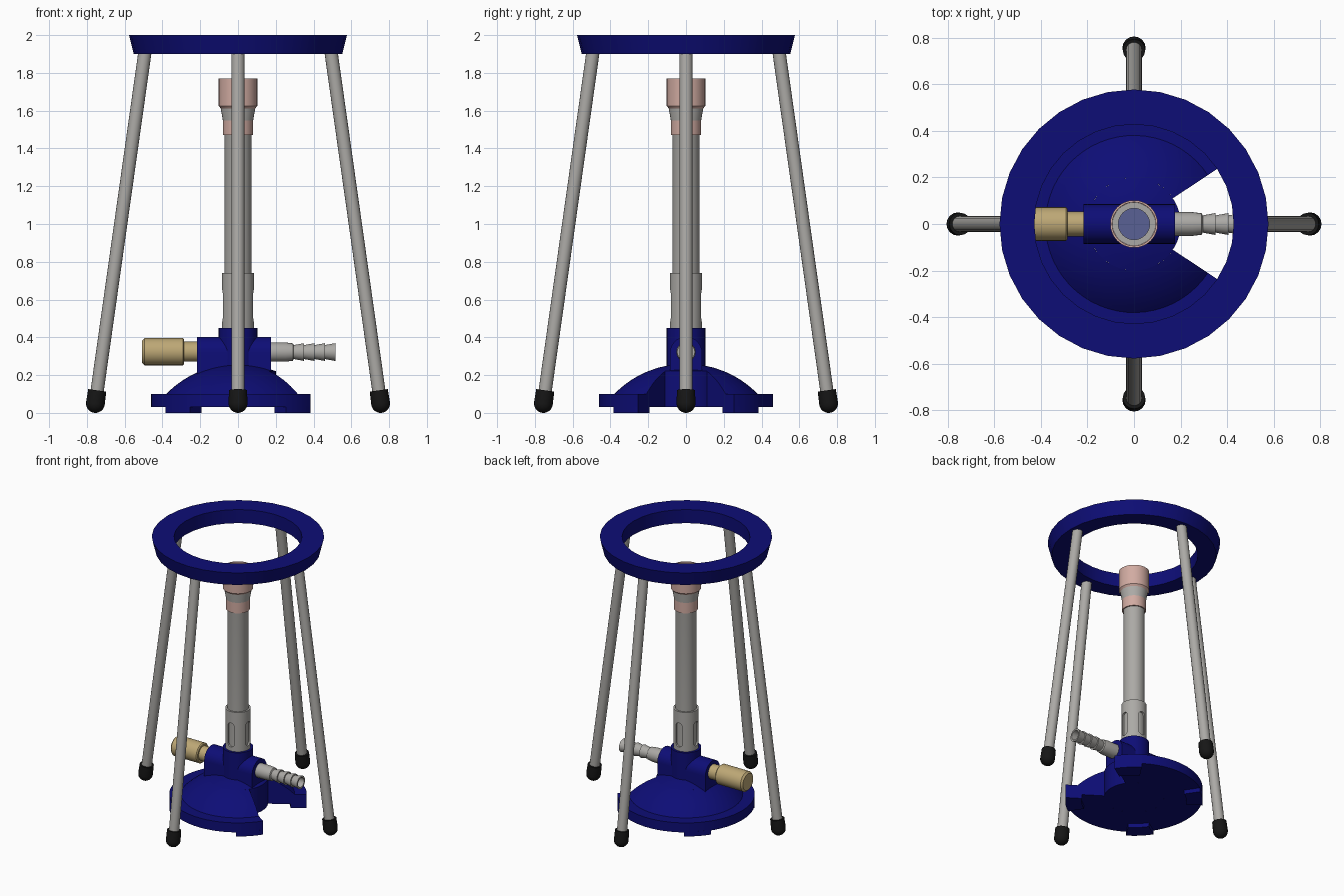
import bpy, bmesh
from math import sin, cos, pi, radians, sqrt
from mathutils import Vector, Matrix

if "Cube" in bpy.data.objects:
    bpy.data.objects.remove(bpy.data.objects["Cube"])


def material(name, rgb):
    m = bpy.data.materials.new(name)
    m.diffuse_color = (*rgb, 1)
    m.use_nodes = True
    m.node_tree.nodes["Principled BSDF"].inputs["Base Color"].default_value = m.diffuse_color
    return m


BLUE = material("navy_blue", (0.004, 0.004, 0.18))
STEEL = material("steel_grey", (0.41, 0.40, 0.38))
COPPER = material("pale_copper", (0.64, 0.41, 0.36))
BRASS = material("brass", (0.51, 0.39, 0.18))
RUBBER = material("black_rubber", (0.008, 0.008, 0.008))
MESH = material("slate_screen", (0.10, 0.12, 0.30))


def finish(name, bm, mat):
    bmesh.ops.remove_doubles(bm, verts=bm.verts, dist=1e-5)
    bmesh.ops.recalc_face_normals(bm, faces=bm.faces)
    me = bpy.data.meshes.new(name)
    bm.to_mesh(me)
    bm.free()
    me.materials.append(mat)
    ob = bpy.data.objects.new(name, me)
    bpy.context.collection.objects.link(ob)
    smooth(ob)
    return ob


def smooth(ob):
    bpy.ops.object.select_all(action='DESELECT')
    ob.select_set(True)
    bpy.context.view_layer.objects.active = ob
    bpy.ops.object.shade_smooth_by_angle(angle=radians(30))


def lathe(name, prof, mat, n=32, origin=(0, 0, 0), axis=(0, 0, 1), a0=0, a1=360, closed=False):
    """Spin (radius, height) points round an axis; partial spins get end caps."""
    bm = bmesh.new()
    rot = Vector((0, 0, 1)).rotation_difference(Vector(axis).normalized()).to_matrix()
    full = a1 - a0 >= 360
    rings = []
    for i in range(n if full else n + 1):
        a = radians(a0 + (a1 - a0) * i / n)
        rings.append([bm.verts.new(rot @ Vector((r * cos(a), r * sin(a), h)) + Vector(origin))
                      for r, h in prof])
    k = len(prof)
    for i in range(n):
        p, q = rings[i], rings[(i + 1) % len(rings)]
        for j in range(k if closed else k - 1):
            m = (j + 1) % k
            if prof[j][0] < 1e-6 and prof[m][0] < 1e-6:
                continue
            bm.faces.new((p[j], q[j], q[m], p[m]))
    if not full:
        bm.faces.new(rings[0])
        bm.faces.new(rings[-1])
    return finish(name, bm, mat)


def prism(name, pts, x0, x1, mat, turn=0):
    """Extrude a (y, z) outline along x."""
    bm = bmesh.new()
    f = bm.faces.new([bm.verts.new((x0, y, z)) for y, z in pts])
    out = bmesh.ops.extrude_face_region(bm, geom=[f])
    bmesh.ops.translate(bm, vec=(x1 - x0, 0, 0),
                        verts=[v for v in out['geom'] if isinstance(v, bmesh.types.BMVert)])
    bm.transform(Matrix.Rotation(turn, 4, 'Z'))
    return finish(name, bm, mat)


def arc(cy, cz, r, a0, a1, n=12):
    return [(cy + r * cos(radians(a0 + (a1 - a0) * i / n)),
             cz + r * sin(radians(a0 + (a1 - a0) * i / n))) for i in range(n + 1)]


# Tripod ring
lathe("tripod_ring", [(0.552, 1.9), (0.577, 2.0), (0.428, 2.0), (0.428, 1.9)], BLUE, 32, closed=True)

# Tripod legs with rubber feet
for label, dx, dy in (("right", 1, 0), ("back", 0, 1), ("left", -1, 0), ("front", 0, -1)):
    low = Vector((0.755 * dx, 0.755 * dy, 0.05))
    top = Vector((0.492 * dx, 0.492 * dy, 1.915))
    d = top - low
    lathe(label + "_leg", [(0, 0), (0.035, 0), (0.035, d.length), (0, d.length)], STEEL, 16, low, d)
    foot = arc(0, 0, 0.05, -90, 0, 6) + [(0.048, 0.07), (0, 0.07)]
    lathe(label + "_foot", foot, RUBBER, 16, low, d)


# Burner base: dome with a wedge left open on the right
def dome(r):
    return r, -0.271 + sqrt(0.531 ** 2 - r * r)


CUT = 33.5
outer = [dome(0.2 + 0.18 * i / 8) for i in range(9)]
lathe("base_dome", [(0.2, 0.03)] + outer + [(0.46, 0.1), (0.46, 0.03)], BLUE, 48,
      a0=CUT, a1=360 - CUT, closed=True)
lathe("base_core", [(0, 0.03), (0.2, 0.03)] + [dome(0.2 - 0.05 * i) for i in range(4)] + [(0, 0.26)], BLUE, 48)
for i in range(4):
    lathe("base_pad_%d" % (i + 1), [(0.35, 0), (0.46, 0), (0.46, 0.035), (0.35, 0.035)], BLUE, 8,
          a0=CUT + 90 * i, a1=90 - CUT + 90 * i, closed=True)

# Valve body: arched cross block and upright boss
prism("valve_block", [(0.085, 0.12)] + arc(0, 0.318, 0.085, 0, 180, 16) + [(-0.085, 0.12)], -0.217, 0.175, BLUE)
lathe("valve_boss", [(0, 0.15), (0.102, 0.15), (0.102, 0.45), (0, 0.45)], BLUE, 32)

# Air collar with four slots
collar = lathe("air_collar", [(0.0725, 0.44), (0.085, 0.44), (0.085, 0.74), (0.0725, 0.74)], STEEL, 32, closed=True)
slot = arc(0, 0.63, 0.026, 0, 180) + arc(0, 0.505, 0.026, 180, 360)
for turn in (0, pi / 2):
    cutter = prism("slot_cutter", slot, -0.2, 0.2, STEEL, turn)
    cutter.hide_render = True
    mod = collar.modifiers.new("slots", 'BOOLEAN')
    mod.operation = 'DIFFERENCE'
    mod.object = cutter
    bpy.context.view_layer.objects.active = collar
    bpy.ops.object.modifier_apply(modifier=mod.name)
    bpy.data.objects.remove(cutter)
smooth(collar)

# Barrel, flame cap and screen
lathe("barrel", [(0.067, 0.44), (0.0715, 0.44), (0.0715, 1.5), (0.093, 1.62), (0.093, 1.7), (0.067, 1.7)],
      STEEL, 32, closed=True)
lathe("flame_cap", [(0.0715, 1.47), (0.08, 1.47), (0.08, 1.598), (0.102, 1.625), (0.102, 1.77),
                    (0.094, 1.77), (0.094, 1.62), (0.0715, 1.595)], COPPER, 32, closed=True)
lathe("burner_screen", [(0, 1.68), (0.068, 1.68), (0.068, 1.67), (0, 1.67)], MESH, 32)

# Brass control knob
lathe("control_knob", [(0, 0), (0.053, 0), (0.053, 0.085), (0.065, 0.085), (0.072, 0.092),
                       (0.072, 0.295), (0.06, 0.307), (0, 0.307)], BRASS, 32, (-0.2, 0, 0.324), (-1, 0, 0))

# Barbed gas inlet, hollow at the tip
barbs = [(0, 0), (0.051, 0), (0.051, 0.09), (0.046, 0.13)]
for i in range(4):
    x = 0.135 + 0.055 * i
    barbs += [(0.037, x), (0.047, x + 0.055)]
barbs += [(0.035, 0.355), (0.03, 0.15), (0, 0.15)]
lathe("gas_inlet", barbs, STEEL, 24, (0.16, 0, 0.322), (1, 0, 0))
